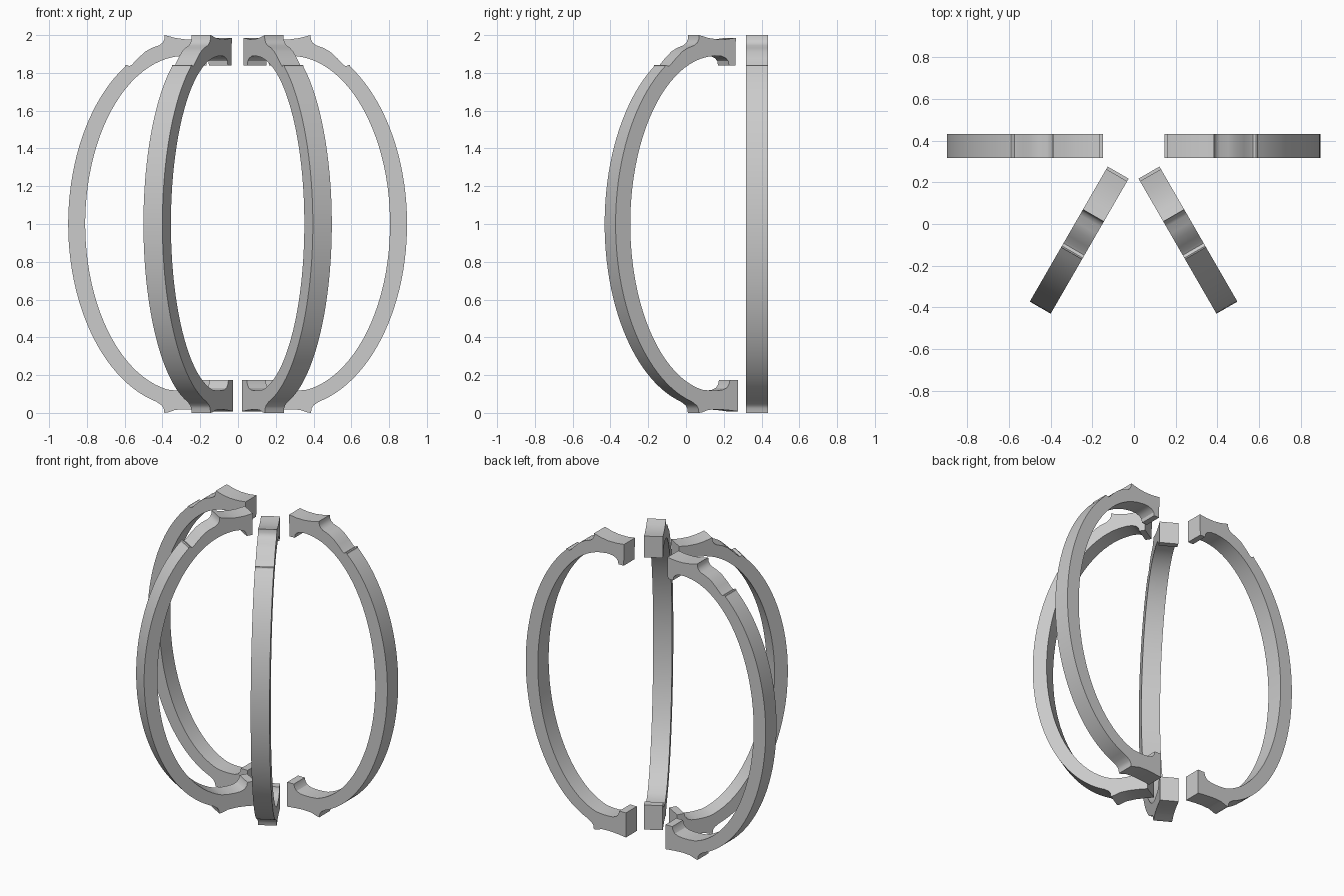
import bpy, bmesh
from math import cos, sin, asin, acos, radians

if "Cube" in bpy.data.objects:
    bpy.data.objects.remove(bpy.data.objects["Cube"])

CENTRE = (-0.002, 0.375)   # common axis of the four ribs
HALF = 0.058               # half the rib thickness


def arc(a, b, r0, z0, r1, z1, n):
    """Points along the right side of an ellipse centred at r = 0.28, z = 1."""
    def angle(r, z):
        t = acos(max(-1, min(1, (r - 0.28) / a)))
        return t if z > 1 else -t
    t0, t1 = angle(r0, z0), angle(r1, z1)
    return [(0.28 + a * cos(t0 + (t1 - t0) * i / n),
             1 + b * sin(t0 + (t1 - t0) * i / n)) for i in range(n + 1)]


# Side profile (distance from axis, height), starting at the upper end block
top_block = [(0.165, 1.84), (0.162, 1.985), (0.22, 1.978), (0.28, 1.978),
             (0.33, 1.985), (0.386, 2.0)]
top_notch = [(0.388, 1.978), (0.397, 1.96), (0.415, 1.946), (0.455, 1.932),
             (0.49, 1.912), (0.53, 1.875), (0.56, 1.843), (0.573, 1.835),
             (0.588, 1.843), (0.595, 1.84)]
outer = arc(0.617, 0.97, 0.597, 1.83, 0.43, 0.06, 44)
foot = [(0.402, 0.04), (0.392, 0.025), (0.388, 0.0), (0.37, 0.002),
        (0.33, 0.016), (0.27, 0.019), (0.21, 0.015), (0.148, 0.008),
        (0.148, 0.174), (0.198, 0.174), (0.203, 0.152), (0.218, 0.132),
        (0.245, 0.121), (0.28, 0.118), (0.32, 0.118)]
inner = arc(0.527, 0.89, 0.37, 0.12, 0.34, 1.88, 44)
lip = [(0.29, 1.891), (0.25, 1.889), (0.222, 1.878), (0.208, 1.862), (0.204, 1.84)]
profile = top_block + top_notch + outer + foot + inner + lip


def make_rib(name, degrees):
    c, s = cos(radians(degrees)), sin(radians(degrees))
    bm = bmesh.new()
    sides = []
    for off in (-HALF, HALF):
        sides.append([bm.verts.new((CENTRE[0] + r * c - off * s,
                                    CENTRE[1] + r * s + off * c, z))
                      for r, z in profile])
    n = len(profile)
    for side in sides:
        bm.faces.new(side)
    for i in range(n):
        j = (i + 1) % n
        bm.faces.new((sides[0][i], sides[0][j], sides[1][j], sides[1][i]))
    bmesh.ops.recalc_face_normals(bm, faces=bm.faces[:])
    mesh = bpy.data.meshes.new(name)
    bm.to_mesh(mesh)
    bm.free()
    ob = bpy.data.objects.new(name, mesh)
    bpy.context.collection.objects.link(ob)
    bpy.ops.object.select_all(action='DESELECT')
    ob.select_set(True)
    bpy.context.view_layer.objects.active = ob
    bpy.ops.object.shade_smooth_by_angle(angle=radians(30))


# Four ribs: two along the back, two angled towards the front
for rib_name, turn in (("back_right_rib", 0), ("back_left_rib", 180),
                       ("front_left_rib", 240), ("front_right_rib", 300)):
    make_rib(rib_name, turn)
